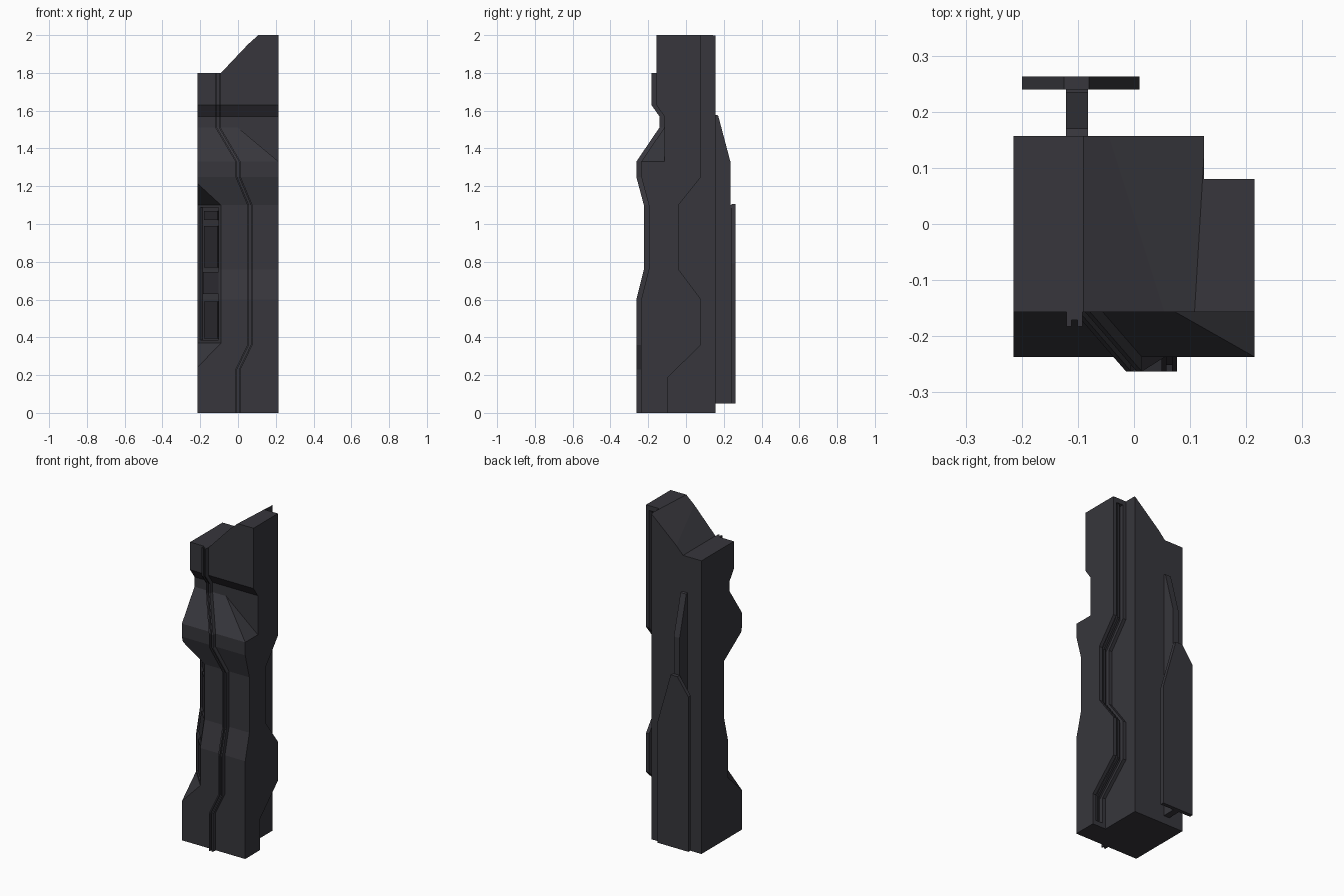
import bpy, bmesh
from mathutils import Vector

if "Cube" in bpy.data.objects:
    bpy.data.objects.remove(bpy.data.objects["Cube"])


def material(name, rgb):
    m = bpy.data.materials.new(name)
    m.diffuse_color = (*rgb, 1)
    m.use_nodes = True
    m.node_tree.nodes["Principled BSDF"].inputs["Base Color"].default_value = m.diffuse_color
    return m


GREY = material("charcoal grey", (0.038, 0.037, 0.045))
DARK = material("dark charcoal", (0.026, 0.025, 0.031))


def loft(name, rings, mat=GREY):
    """Closed solid skinned through matching rings of points."""
    bm = bmesh.new()
    vs = [[bm.verts.new(p) for p in r] for r in rings]
    n = len(vs[0])
    for a, b in zip(vs, vs[1:]):
        for i in range(n):
            bm.faces.new((a[i], a[(i + 1) % n], b[(i + 1) % n], b[i]))
    bm.faces.new(vs[0])
    bm.faces.new(vs[-1])
    bmesh.ops.recalc_face_normals(bm, faces=bm.faces)
    me = bpy.data.meshes.new(name)
    bm.to_mesh(me)
    bm.free()
    me.materials.append(mat)
    ob = bpy.data.objects.new(name, me)
    bpy.context.collection.objects.link(ob)
    return ob


def prism_x(name, yz, x0, x1, mat=GREY):
    return loft(name, [[(x, y, z) for y, z in yz] for x in (x0, x1)], mat)


def prism_y(name, xz, y0, y1, mat=GREY):
    return loft(name, [[(x, y, z) for x, z in xz] for y in (y0, y1)], mat)


def cut(target, cutter):
    """Boolean difference with a hidden, triangulated cutter."""
    bm = bmesh.new()
    bm.from_mesh(cutter.data)
    bmesh.ops.triangulate(bm, faces=bm.faces)
    bm.to_mesh(cutter.data)
    bm.free()
    mod = target.modifiers.new(cutter.name, 'BOOLEAN')
    mod.operation = 'DIFFERENCE'
    mod.solver = 'EXACT'
    mod.object = cutter
    cutter.hide_render = True
    cutter.hide_viewport = True
    cutter.display_type = 'WIRE'


def lerp(points, z):
    """Value at height z on a list of (value, z), ordered downwards."""
    for (a, za), (b, zb) in zip(points, points[1:]):
        if za >= z >= zb:
            return a + (b - a) * (za - z) / (za - zb)
    return points[-1][0]


# Main body: front profile swept across the width
FRONT = [(-.157, 2), (-.157, 1.63), (-.115, 1.57), (-.115, 1.51), (-.237, 1.33),
         (-.237, 1.25), (-.197, 1.1), (-.197, .76), (-.237, .6), (-.237, 0)]
body = prism_x("body", FRONT + [(.157, 0), (.157, 2)], -.215, .215)

# Sloped, slightly twisted top
top = prism_y("top_cutter", [(-.4, 1.8), (-.09, 1.8), (.108, 2), (.207, 2.1), (-.4, 2.1)], -.3, .3)
for v in top.data.vertices:
    if v.co.z > 1.9:
        v.co.x += (v.co.y + .155) * .06
cut(body, top)

# Diagonal end of the front bulge
cut(body, prism_y("bulge_cutter", [(0, 1.51), (.3, 1.259), (.3, 1.51)], -.4, -.115))

# Stepped rear right corner, with a channel and rail following the step
STEP = [(.08, 2.1), (.08, 1.25), (-.04, 1.1), (-.04, .76), (.08, .6),
        (.08, .36), (-.095, .19), (-.095, -.1)]
cut(body, prism_x("step_cutter", STEP + [(.3, -.1), (.3, 2.1)], .125, .4))


def step_band(name, x0, x1, d0, d1, mat):
    path = [(y, min(max(z, .03), 1.97)) for y, z in STEP]
    yz = [(y + d0, z) for y, z in path] + [(y + d1, z) for y, z in reversed(path)]
    return prism_x(name, yz, x0, x1, mat)


cut(body, step_band("channel_cutter", .146, .194, -.025, .02, DARK))
step_band("channel_rail", .163, .177, -.03, -.008, DARK)

# Chamfered left front corner
CHAMFER = [(-.25, 1.23), (-.06, 1.1), (-.06, .76), (-.1, .6), (-.1, .37), (-.25, .228)]
SLOPE = .137 / .125
cut(body, loft("chamfer_cutter", [
    [(-.3, y + .085 * SLOPE, z), (0, y - .215 * SLOPE, z), (-.3, y - .215 * SLOPE, z)]
    for y, z in CHAMFER]))


def chamfer_block(name, x0, x1, z0, z1, d0, d1, mat):
    """Block lying on the chamfer, from depth d0 to height d1 off its surface."""
    normal = Vector((-.739, -.674, 0))
    zs = [z1] + [z for z in (.76, .6) if z0 < z < z1] + [z0]
    rings = []
    for z in zs:
        y = lerp(CHAMFER, z)
        rings.append([Vector((x, y - (x + .215) * SLOPE, z)) + normal * d
                      for x, d in ((x0, d0), (x1, d0), (x1, d1), (x0, d1))])
    return loft(name, rings, mat)


# Recessed side panel and its blocks
cut(body, chamfer_block("panel_cutter", -.2, -.102, .385, 1.088, -.018, .03, DARK))
for i, (x0, x1, z0, z1) in enumerate([(-.185, -.112, 1.02, 1.07), (-.185, -.112, .77, .99),
                                      (-.19, -.108, .63, .745), (-.185, -.112, .395, .59)]):
    chamfer_block(f"panel_block_{i + 1}", x0, x1, z0, z1, -.022, -.005, DARK)

# Front conduit: grooved strip following the front profile
TRACK = [(-.106, 1.8), (-.106, 1.51), (0, 1.33), (0, 1.25), (.063, 1.1), (.063, .36),
         (0, .23), (0, 0)]
SECTION = [(-.014, .012), (-.014, -.026), (-.005, -.026), (-.005, -.014),
           (.005, -.014), (.005, -.026), (.014, -.026), (.014, .012)]
heights = sorted({z for _, z in TRACK} | {z for _, z in FRONT if z < 1.8}, reverse=True)
loft("front_conduit", [[(lerp(TRACK, z) + u, lerp(FRONT, z) + d, z) for u, d in SECTION]
                       for z in heights])

# Rear fin and the plate it carries
prism_x("rear_fin", [(.15, 1.58), (.17, 1.575), (.235, 1.33), (.235, 1.1), (.243, 1.1),
                     (.243, .05), (.15, .05)], -.121, -.082)
prism_y("rear_plate", [(-.125, 1.105), (-.08, 1.105), (.01, .79), (.01, .05),
                       (-.2, .05), (-.2, 1.0)], .24, .263)
